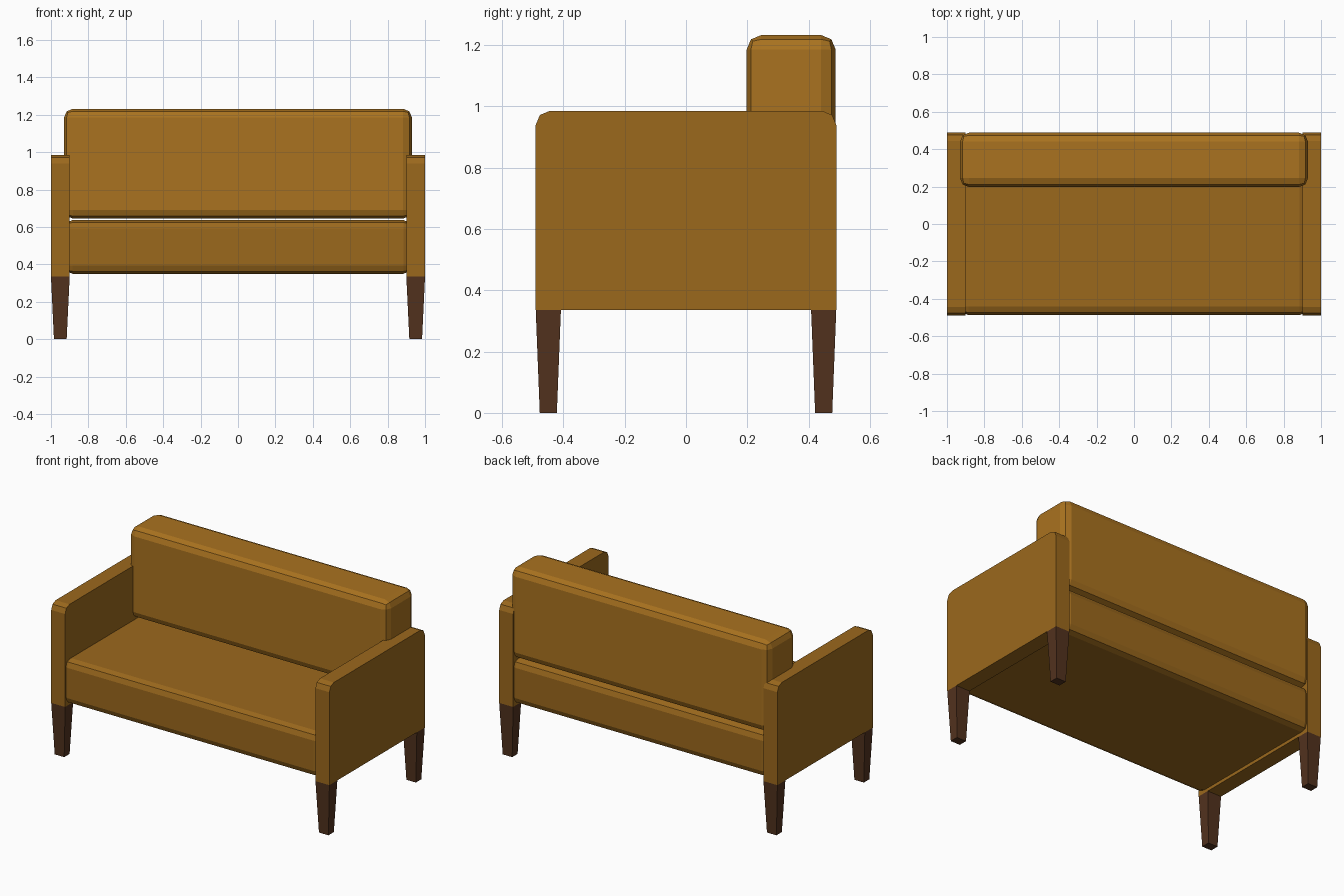
import bpy, bmesh

if "Cube" in bpy.data.objects:
    bpy.data.objects.remove(bpy.data.objects["Cube"])


def material(name, color):
    m = bpy.data.materials.new(name)
    m.diffuse_color = (*color, 1)
    m.use_nodes = True
    m.node_tree.nodes["Principled BSDF"].inputs["Base Color"].default_value = m.diffuse_color
    return m


FABRIC = material("fabric", (0.33, 0.14, 0.012))
BACK_FABRIC = material("back_fabric", (0.40, 0.17, 0.014))
WOOD = material("dark_wood", (0.085, 0.032, 0.013))


def box(name, lo, hi, mat, bevel=0.0, pick=None, edit=None):
    """Box between two corners; bevels the edges chosen by pick."""
    bm = bmesh.new()
    bmesh.ops.create_cube(bm, size=1)
    for v in bm.verts:
        v.co = [(a + b) / 2 + c * (b - a) for a, b, c in zip(lo, hi, v.co)]
    if edit:
        edit(bm)
    if bevel:
        edges = [e for e in bm.edges if pick is None or pick(e)]
        bmesh.ops.bevel(bm, geom=edges, offset=bevel, offset_type='OFFSET',
                        segments=2, profile=0.5, affect='EDGES')
    me = bpy.data.meshes.new(name)
    bm.to_mesh(me)
    bm.free()
    me.materials.append(mat)
    ob = bpy.data.objects.new(name, me)
    bpy.context.collection.objects.link(ob)
    return ob


# Seat and back cushions, rounded all round, ends sunk into the arms
box("seat", (-0.93, -0.487, 0.35), (0.93, 0.487, 0.637), FABRIC, 0.045)
box("backrest", (-0.93, 0.198, 0.645), (0.93, 0.488, 1.232), BACK_FABRIC, 0.047)


# Arms: only the two top corners of the side profile are rounded
def top_corner(e):
    a, b = (v.co for v in e.verts)
    return min(a.z, b.z) > 0.9 and abs(a.y - b.y) < 1e-4


# Legs taper toward the floor
def taper(bm):
    low = [v for v in bm.verts if v.co.z < 0.1]
    mid = sum((v.co for v in low), low[0].co * 0) / len(low)
    for v in low:
        v.co.x = mid.x + (v.co.x - mid.x) * 0.68
        v.co.y = mid.y + (v.co.y - mid.y) * 0.68


for side, sx in (("left", -1), ("right", 1)):
    x0, x1 = sorted((0.9 * sx, 1.0 * sx))
    box(side + "_arm", (x0, -0.49, 0.335), (x1, 0.49, 0.985), FABRIC,
        0.046, top_corner)
    for end, sy in (("front", -1), ("back", 1)):
        y0, y1 = sorted((0.408 * sy, 0.49 * sy))
        box(f"{end}_{side}_leg", (x0, y0, 0), (x1, y1, 0.335), WOOD, edit=taper)
